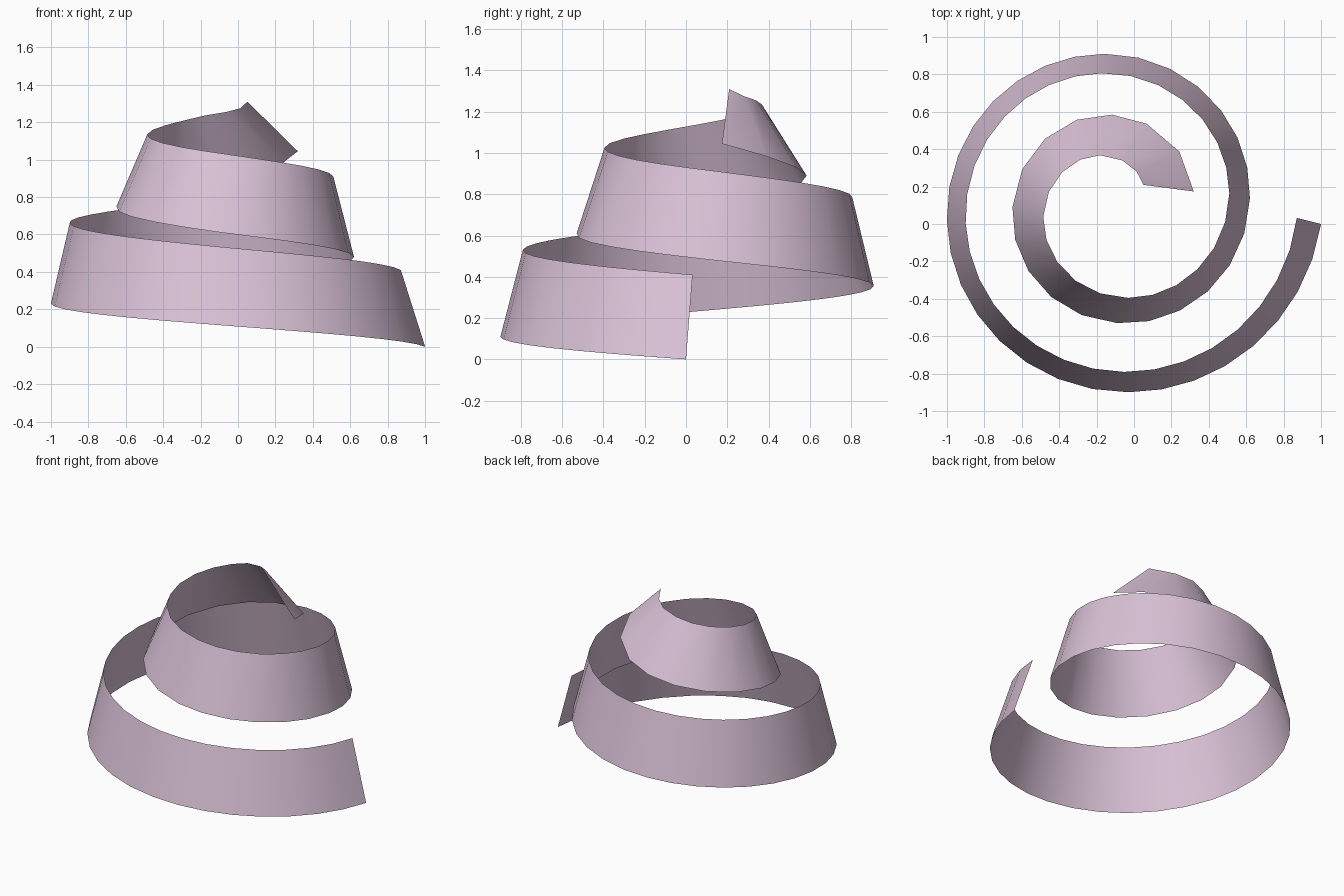
import bpy
import bmesh
import math

cube = bpy.data.objects.get("Cube")
if cube:
    bpy.data.objects.remove(cube, do_unlink=True)

# Ribbon colour
pink = bpy.data.materials.new("pale pink")
pink.use_nodes = True
colour = (0.70, 0.54, 0.68, 1.0)
pink.diffuse_color = colour
pink.node_tree.nodes["Principled BSDF"].inputs["Base Color"].default_value = colour

AXIS_X, AXIS_Y = -0.1, 0.1

# Spiral edges: clockwise angle in degrees, radius, height
lower = [(5.2, 1.105, 0.0), (86, 1.002, 0.11), (175, 0.904, 0.23), (266, 0.812, 0.355),
         (357, 0.721, 0.48), (449, 0.63, 0.61), (539, 0.55, 0.75), (628, 0.485, 0.89),
         (651, 0.467, 0.93), (680, 0.447, 0.985), (710, 0.426, 1.045)]
upper = [(4, 0.973, 0.41), (87, 0.892, 0.53), (173, 0.806, 0.66), (264, 0.71, 0.785),
         (354, 0.613, 0.91), (442, 0.5, 1.025), (531, 0.39, 1.135), (613, 0.28, 1.235),
         (639, 0.243, 1.255), (662, 0.214, 1.275), (684, 0.186, 1.31)]
# Segments between neighbouring stations, fewer as the coil tightens
segments = [8, 8, 8, 7, 6, 5, 4, 1, 1, 1]


def edge_point(a, b, t):
    angle, radius, height = (p + (q - p) * t for p, q in zip(a, b))
    angle = math.radians(-angle)
    return (AXIS_X + radius * math.cos(angle), AXIS_Y + radius * math.sin(angle), height)


# Open conical ribbon swept between the two edges
bm = bmesh.new()
rungs = []
for i, count in enumerate(segments):
    last = i == len(segments) - 1
    for s in range(count + (1 if last else 0)):
        t = s / count
        rungs.append([bm.verts.new(edge_point(e[i], e[i + 1], t)) for e in (lower, upper)])
for (a, b), (c, d) in zip(rungs, rungs[1:]):
    face = bm.faces.new((c, a, b, d))
    face.smooth = True

mesh = bpy.data.meshes.new("spiral_ribbon")
bm.to_mesh(mesh)
bm.free()
mesh.materials.append(pink)
ribbon = bpy.data.objects.new("spiral_ribbon", mesh)
bpy.context.collection.objects.link(ribbon)
